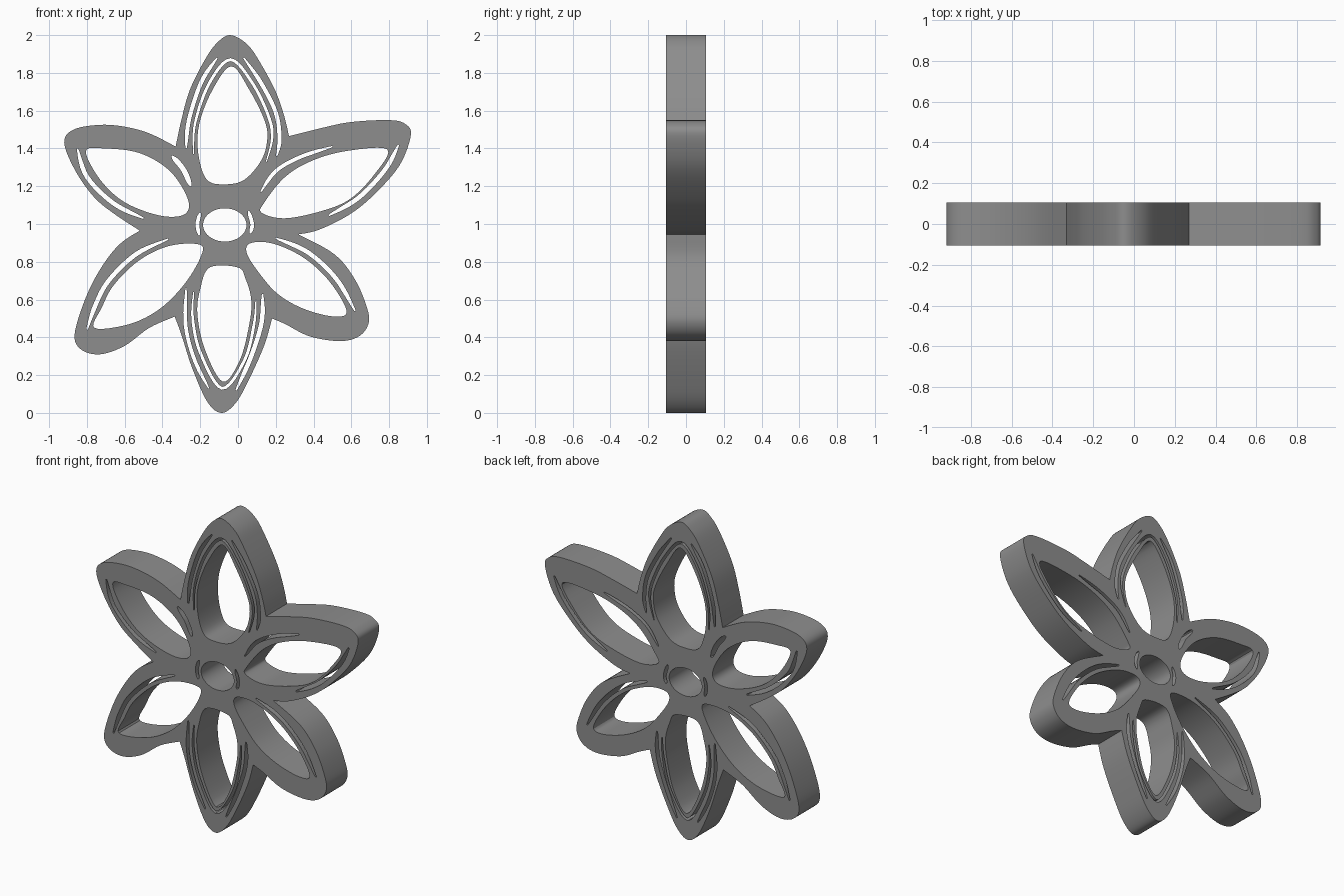
import bpy, math
from mathutils import Vector

DEPTH = 0.105   # half thickness


def smooth(pts, closed=True, n=6):
    """Catmull-Rom samples through (x, z) points."""
    p = [Vector(q) for q in pts]
    c = len(p)
    out = []
    for i in range(c if closed else c - 1):
        if closed:
            a, b, d, e = p[i - 1], p[i], p[(i + 1) % c], p[(i + 2) % c]
        else:
            a, b, d, e = p[max(i - 1, 0)], p[i], p[i + 1], p[min(i + 2, c - 1)]
        for k in range(n):
            t = k / n
            out.append(0.5 * (2 * b + (d - a) * t + (2 * a - 5 * b + 4 * d - e) * t * t
                              + (3 * b - a - 3 * d + e) * t ** 3))
    if not closed:
        out.append(p[-1])
    return out


def slot(pts, half):
    """Closed sliver around a centre line, narrowing at its ends."""
    c = smooth(pts, False)
    left, right = [], []
    for i, q in enumerate(c):
        d = (c[min(i + 1, len(c) - 1)] - c[max(i - 1, 0)]).normalized()
        s = i / (len(c) - 1)
        w = half * (0.3 + 0.7 * min(1, 5 * s, 5 * (1 - s)))
        side = Vector((-d.y, d.x)) * w
        left.append(q + side)
        right.append(q - side)
    return left + right[::-1]


# Outer edge of each petal, clockwise, between the sharp notches
petal_edges = [
    [(-.33, 1.41), (-.30, 1.55), (-.255, 1.71), (-.175, 1.87), (-.11, 1.96), (-.04, 2.0),
     (.05, 1.95), (.12, 1.85), (.2, 1.70), (.245, 1.57), (.27, 1.465)],
    [(.27, 1.465), (.45, 1.51), (.6, 1.54), (.8, 1.55), (.885, 1.53), (.915, 1.47), (.855, 1.31),
     (.72, 1.155), (.59, 1.05), (.43, .97), (.32, .945)],
    [(.32, .945), (.51, .84), (.62, .705), (.685, .55), (.69, .47), (.64, .405), (.54, .38),
     (.38, .405), (.25, .47), (.18, .5)],
    [(.18, .5), (.14, .36), (.06, .18), (-.01, .055), (-.085, 0), (-.16, .055), (-.24, .23),
     (-.30, .415), (-.335, .51)],
    [(-.335, .51), (-.47, .45), (-.6, .355), (-.73, .31), (-.83, .335), (-.865, .415),
     (-.81, .6), (-.73, .76), (-.63, .89), (-.52, .965)],
    [(-.52, .965), (-.65, 1.05), (-.76, 1.14), (-.86, 1.28), (-.92, 1.43), (-.87, 1.5),
     (-.73, 1.525), (-.6, 1.515), (-.47, 1.48), (-.33, 1.41)],
]

# Opening inside each petal
openings = [
    [(-.035, 1.835), (.06, 1.71), (.14, 1.55), (.155, 1.45), (.125, 1.34), (.035, 1.235),
     (-.07, 1.21), (-.165, 1.235), (-.21, 1.37), (-.205, 1.53), (-.135, 1.71)],
    [(.125, 1.06), (.14, 1.115), (.245, 1.245), (.38, 1.33), (.565, 1.385), (.79, 1.395),
     (.72, 1.26), (.59, 1.13), (.43, 1.065), (.245, 1.03)],
    [(.045, .85), (.07, .9), (.19, .895), (.35, .82), (.485, .695), (.575, .54), (.51, .51),
     (.35, .55), (.21, .63), (.105, .75)],
    [(-.08, .165), (.01, .28), (.06, .47), (.07, .6), (.04, .71), (0, .77), (-.15, .77),
     (-.2, .655), (-.215, .52), (-.175, .335)],
    [(-.76, .45), (-.72, .56), (-.655, .68), (-.52, .81), (-.36, .885), (-.2, .89),
     (-.2, .82), (-.285, .68), (-.415, .55), (-.575, .47)],
    [(-.805, 1.385), (-.705, 1.4), (-.52, 1.375), (-.36, 1.28), (-.265, 1.13), (-.285, 1.05),
     (-.415, 1.045), (-.6, 1.115), (-.73, 1.235)],
]

# Narrow slots running through the walls: centre line, half width
slots = [
    ([(-.235, 1.37), (-.228, 1.53), (-.155, 1.74), (-.04, 1.87), (.08, 1.74), (.165, 1.56),
      (.18, 1.45), (.15, 1.33)], .008),
    ([(-.275, 1.40), (-.26, 1.55), (-.195, 1.75), (-.11, 1.88)], .011),
    ([(.03, 1.88), (.12, 1.75), (.2, 1.59), (.22, 1.45), (.205, 1.36)], .011),
    ([(-.235, .64), (-.24, .5), (-.20, .32), (-.085, .13), (.035, .28), (.085, .47), (.095, .6)], .008),
    ([(-.275, .66), (-.277, .46), (-.23, .28), (-.155, .13)], .010),
    ([(-.01, .12), (.07, .3), (.125, .48), (.13, .63)], .012),
    ([(-.85, 1.40), (-.80, 1.25), (-.66, 1.11), (-.5, 1.03)], .012),
    ([(.85, 1.42), (.78, 1.29), (.64, 1.14), (.48, 1.045)], .012),
    ([(.12, 1.17), (.2, 1.28), (.33, 1.355), (.5, 1.41)], .010),
    ([(.2, .925), (.37, .85), (.52, .71), (.62, .54)], .012),
    ([(-.80, .44), (-.755, .57), (-.685, .70), (-.54, .84), (-.37, .92)], .012),
    ([(-.20, 1.06), (-.215, 1.0), (-.205, .94)], .010),
    ([(.055, 1.07), (.075, 1.0), (.065, .95)], .010),
    ([(-.35, 1.36), (-.29, 1.29), (-.25, 1.2)], .014),
]

# All closed loops of the flat profile
loops = [[q for e in petal_edges for q in smooth(e, False)[:-1]]]
loops += [smooth(o) for o in openings]
loops += [slot(p, w) for p, w in slots]
loops.append([Vector((-.07 + .115 * math.cos(a), .995 + .088 * math.sin(a)))
              for a in (math.tau * i / 40 for i in range(40))])

# Filled and extruded flower frame
curve = bpy.data.curves.new("flower_profile", 'CURVE')
curve.dimensions = '2D'
curve.fill_mode = 'BOTH'
curve.extrude = DEPTH
for loop in loops:
    s = curve.splines.new('POLY')
    s.points.add(len(loop) - 1)
    for pt, q in zip(s.points, loop):
        pt.co = (q.x, q.y, 0, 1)
    s.use_cyclic_u = True
flower = bpy.data.objects.new("flower_frame", curve)
flower.rotation_euler = (math.pi / 2, 0, 0)
bpy.context.collection.objects.link(flower)

# Turn into a mesh with smooth walls and sharp rims
bpy.context.view_layer.objects.active = flower
flower.select_set(True)
bpy.ops.object.convert(target='MESH')
bpy.ops.object.mode_set(mode='EDIT')
bpy.ops.mesh.select_all(action='SELECT')
bpy.ops.mesh.remove_doubles(threshold=0.0002)
bpy.ops.mesh.normals_make_consistent(inside=False)
bpy.ops.object.mode_set(mode='OBJECT')
bpy.ops.object.shade_smooth_by_angle(angle=math.radians(30))

# Dark grey finish
mat = bpy.data.materials.new("dark_grey")
mat.diffuse_color = (0.27, 0.27, 0.27, 1)
flower.data.materials.clear()
flower.data.materials.append(mat)
